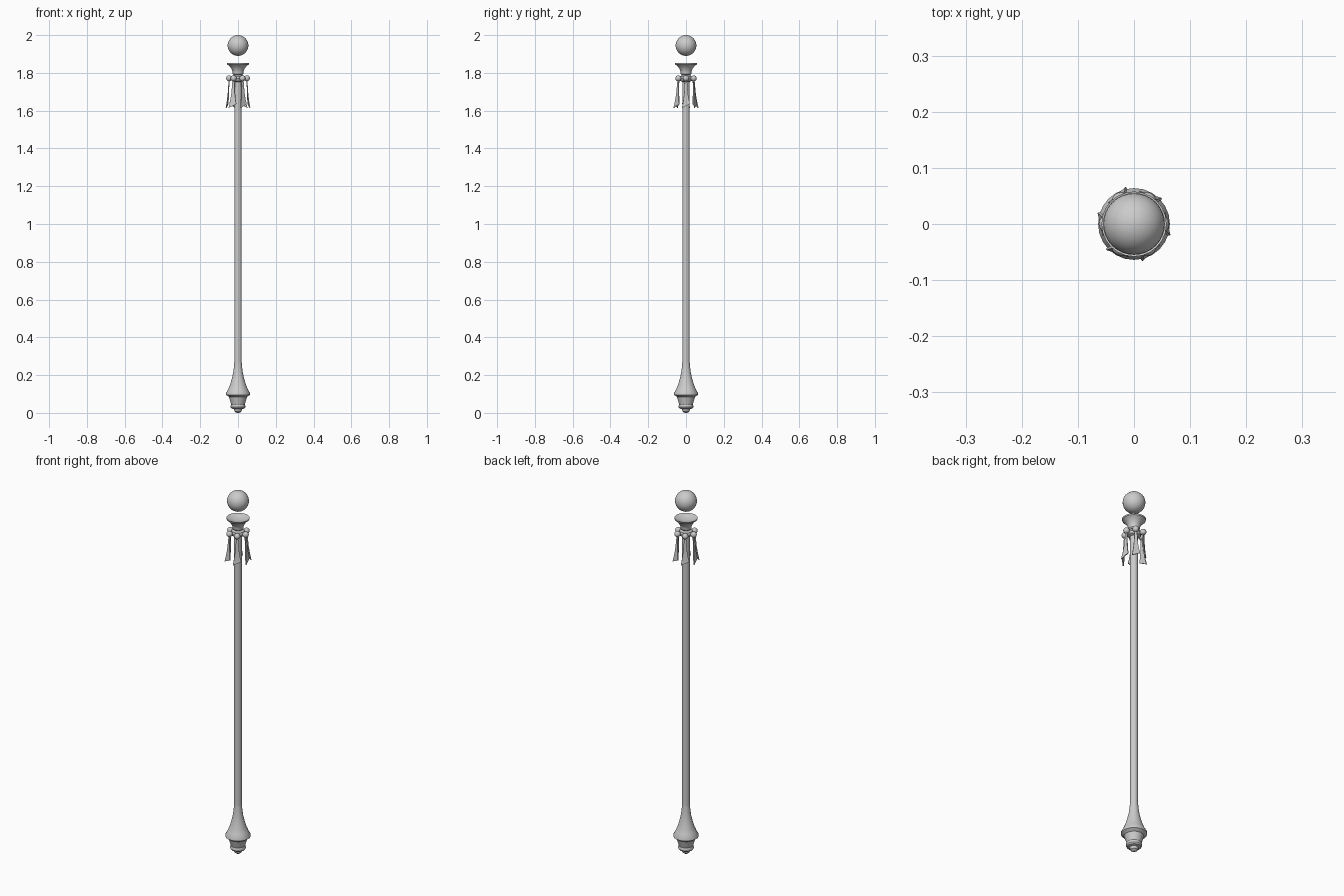
import bpy, bmesh, math
from mathutils import Matrix, Vector

if "Cube" in bpy.data.objects:
    bpy.data.objects.remove(bpy.data.objects["Cube"])


def finish(name, bm, angle=35):
    bmesh.ops.recalc_face_normals(bm, faces=bm.faces)
    me = bpy.data.meshes.new(name)
    bm.to_mesh(me)
    bm.free()
    ob = bpy.data.objects.new(name, me)
    bpy.context.collection.objects.link(ob)
    bpy.ops.object.select_all(action='DESELECT')
    ob.select_set(True)
    bpy.context.view_layer.objects.active = ob
    bpy.ops.object.shade_smooth_by_angle(angle=math.radians(angle))
    return ob


def lathe(name, profile, sides=24):
    bm = bmesh.new()
    rings = []
    for r, z in profile:
        rings.append([bm.verts.new((r * math.cos(2 * math.pi * i / sides),
                                    r * math.sin(2 * math.pi * i / sides), z))
                      for i in range(sides)])
    for a, b in zip(rings, rings[1:]):
        for i in range(sides):
            j = (i + 1) % sides
            bm.faces.new((a[i], a[j], b[j], b[i]))
    bm.faces.new(rings[0])
    bm.faces.new(rings[-1])
    return finish(name, bm)


def ball(name, radius, loc, u, v):
    bm = bmesh.new()
    bmesh.ops.create_uvsphere(bm, u_segments=u, v_segments=v, radius=radius,
                              matrix=Matrix.Translation(loc))
    return finish(name, bm, 60)


# Pole with flared foot
lathe("foot", [(0.008, 0.0), (0.018, 0.007), (0.022, 0.02), (0.034, 0.023),
               (0.039, 0.03), (0.039, 0.037), (0.036, 0.045), (0.042, 0.065),
               (0.048, 0.085), (0.064, 0.096), (0.064, 0.104), (0.052, 0.125),
               (0.042, 0.15), (0.033, 0.18), (0.026, 0.21), (0.022, 0.24),
               (0.0195, 0.27)])
lathe("shaft", [(0.0195, 0.26), (0.0195, 1.80)])

# Dished cup below the floating orb
lathe("cup", [(0.02, 1.785), (0.028, 1.795), (0.028, 1.805), (0.034, 1.82),
              (0.045, 1.836), (0.057, 1.845), (0.058, 1.852), (0.054, 1.851),
              (0.035, 1.842), (0.01, 1.838)])
ball("orb", 0.055, (0, 0, 1.945), 32, 16)

# Collar carrying the beads
lathe("collar", [(0.02, 1.752), (0.032, 1.758), (0.036, 1.77),
                 (0.032, 1.782), (0.02, 1.79)])


def ribbon(name, angle):
    # Narrow at the bead, flaring and twisting to a slanted lower edge
    #        z,   radius, half width, twist, slant
    rows = [(1.768, 0.046, 0.006, 0.0, 0.0), (1.73, 0.049, 0.007, 0.05, 0.0),
            (1.69, 0.051, 0.010, 0.12, 0.002), (1.655, 0.054, 0.015, 0.18, 0.004),
            (1.625, 0.058, 0.021, 0.22, 0.010)]
    rot = Matrix.Rotation(angle, 4, 'Z')
    bm = bmesh.new()
    loops = []
    for z, r, w, tw, sl in rows:
        loop = []
        for sx, sy in ((-1, -1), (1, -1), (1, 1), (-1, 1)):
            local = Vector((sx * 0.0025, sy * w, z + sy * sl))
            offset = Matrix.Rotation(tw, 4, 'Z') @ local
            loop.append(bm.verts.new(rot @ (offset + Vector((r, 0, 0)))))
        loops.append(loop)
    for a, b in zip(loops, loops[1:]):
        for i in range(4):
            j = (i + 1) % 4
            bm.faces.new((a[i], a[j], b[j], b[i]))
    bm.faces.new(loops[0])
    bm.faces.new(loops[-1])
    finish(name, bm)


# Six beads, each with a hanging ribbon
for k in range(6):
    a = k * math.pi / 3
    ball(f"bead_{k + 1}", 0.016,
         (0.047 * math.cos(a), 0.047 * math.sin(a), 1.771), 16, 8)
    ribbon(f"ribbon_{k + 1}", a)
